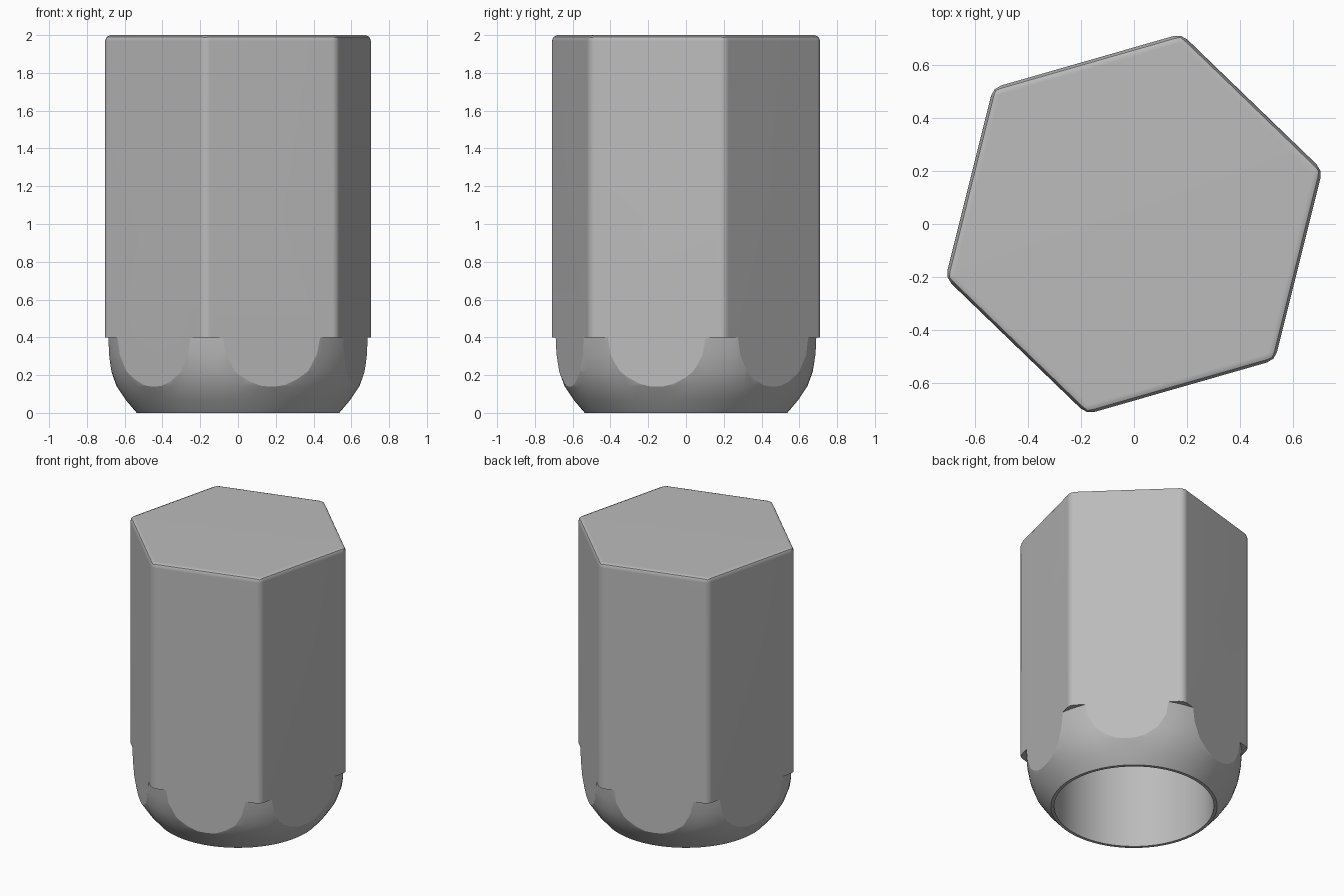
import bpy, bmesh
from math import radians, cos, sin, tau

if "Cube" in bpy.data.objects:
    bpy.data.objects.remove(bpy.data.objects["Cube"], do_unlink=True)

grey = bpy.data.materials.new("plain_grey")
grey.use_nodes = True
colour = (0.5, 0.5, 0.5, 1)
grey.diffuse_color = colour
grey.node_tree.nodes["Principled BSDF"].inputs["Base Color"].default_value = colour


def lathe(name, profile, sides, turn=0.0):
    """Closed solid of revolution from (radius, height) pairs, bottom to top."""
    bm = bmesh.new()
    rings = [[bm.verts.new((r * cos(turn + tau * i / sides), r * sin(turn + tau * i / sides), z))
              for i in range(sides)] for r, z in profile]
    for low, high in zip(rings, rings[1:]):
        for i in range(sides):
            j = (i + 1) % sides
            bm.faces.new((low[i], low[j], high[j], high[i]))
    bm.faces.new(rings[0][::-1])
    bm.faces.new(rings[-1])
    mesh = bpy.data.meshes.new(name)
    bm.to_mesh(mesh)
    bm.free()
    mesh.materials.append(grey)
    obj = bpy.data.objects.new(name, mesh)
    bpy.context.collection.objects.link(obj)
    return obj


# Hexagonal body, extended below the ground so the cutter shapes its lower end
body = lathe("hex_nut_body", [(0.74, -0.3), (0.74, 2.0)], 6, radians(16))
bevel = body.modifiers.new("edge_bevel", "BEVEL")
bevel.width = 0.032
bevel.segments = 2

# Rounded seat envelope, and the blind bore
envelope = lathe("seat_envelope", [(0.536, 0), (0.592, 0.066), (0.643, 0.142), (0.672, 0.22),
                                   (0.689, 0.31), (0.695, 0.4), (1.0, 0.4), (1.0, 2.3)], 64)
bore = lathe("bore_cutter", [(0.515, -0.5), (0.515, 1.6)], 64)
for cutter, operation in ((envelope, "INTERSECT"), (bore, "DIFFERENCE")):
    boolean = body.modifiers.new(cutter.name, "BOOLEAN")
    boolean.object = cutter
    boolean.operation = operation
    boolean.solver = "EXACT"

bpy.ops.object.select_all(action="DESELECT")
body.select_set(True)
bpy.context.view_layer.objects.active = body
for modifier in list(body.modifiers):
    bpy.ops.object.modifier_apply(modifier=modifier.name)
for cutter in (envelope, bore):
    bpy.data.objects.remove(cutter, do_unlink=True)

# Smooth bevels and seat, with a crisp line where the seat meets the flats
bpy.ops.object.shade_smooth_by_angle(angle=radians(35))


def on_seat(face):
    return face.normal.z < -0.02 and face.calc_center_median().z < 0.39


bm = bmesh.new()
bm.from_mesh(body.data)
for edge in bm.edges:
    if len({on_seat(face) for face in edge.link_faces}) > 1:
        edge.smooth = False
bm.to_mesh(body.data)
bm.free()
weighted = body.modifiers.new("weighted_normals", "WEIGHTED_NORMAL")
weighted.keep_sharp = True
